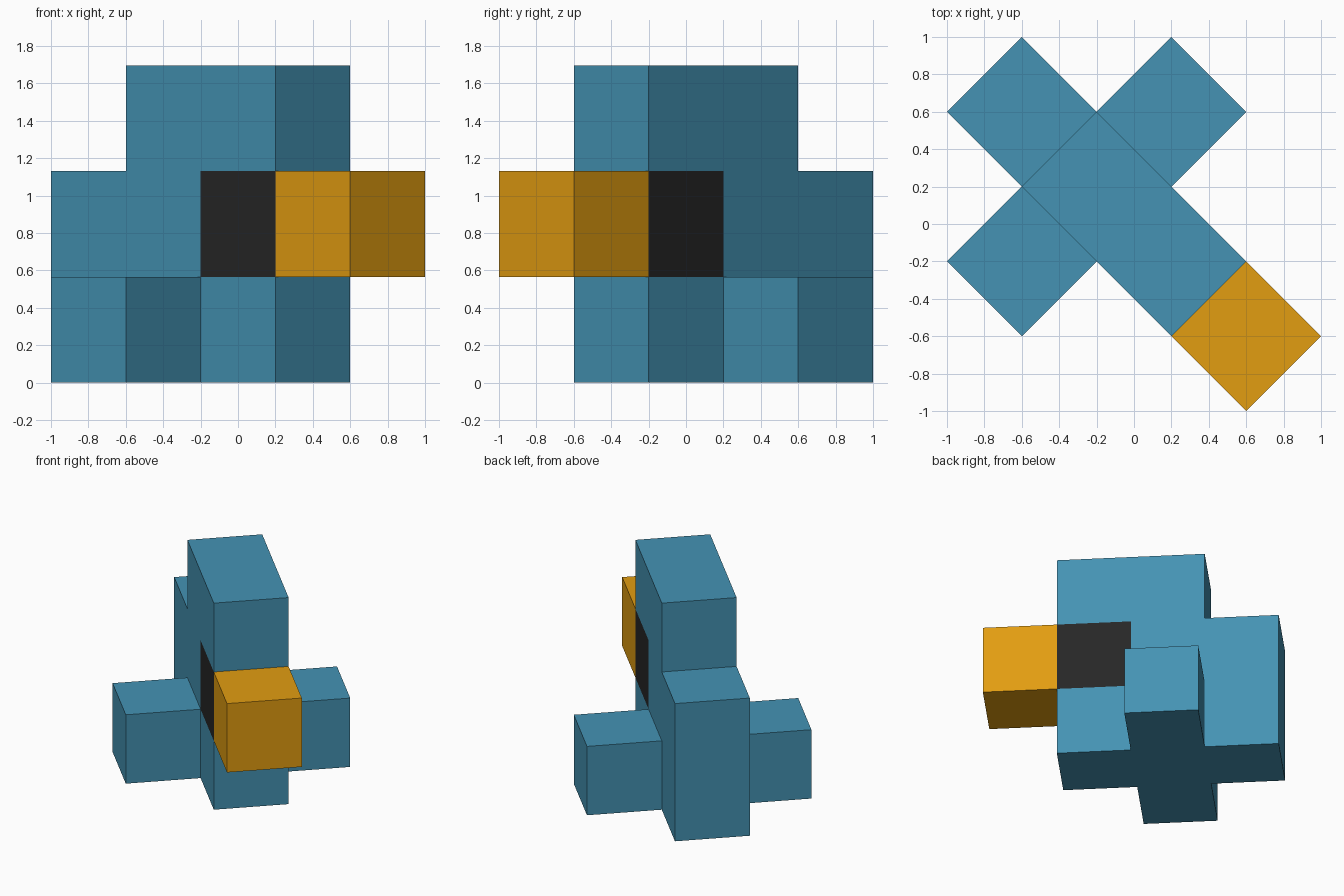
import bpy, bmesh, math
from mathutils import Matrix, Vector

if "Cube" in bpy.data.objects:
    bpy.data.objects.remove(bpy.data.objects["Cube"])

S = 0.4 * math.sqrt(2)                       # edge of one cube
TURN = Matrix.Rotation(math.radians(45), 4, 'Z')


def material(name, rgb):
    m = bpy.data.materials.new(name)
    m.diffuse_color = (*rgb, 1)
    m.use_nodes = True
    m.node_tree.nodes["Principled BSDF"].inputs["Base Color"].default_value = m.diffuse_color
    return m


blue = material("blue", (0.058, 0.29, 0.455))
orange = material("orange", (0.76, 0.337, 0.0055))
black = material("black", (0.0194, 0.0194, 0.0194))


def block(name, centre, size, mats, cuts=(), rule=None):
    """Box in cube units, facing local -y, then turned 45 degrees."""
    bm = bmesh.new()
    bmesh.ops.create_cube(bm, size=1, matrix=Matrix.Translation(centre) @ Matrix.Diagonal((*size, 1)))
    for co, no in cuts:
        bmesh.ops.bisect_plane(bm, geom=bm.verts[:] + bm.edges[:] + bm.faces[:],
                               plane_co=co, plane_no=no)
    bm.normal_update()
    if rule:
        for f in bm.faces:
            f.material_index = int(rule(f))
    bm.transform(TURN @ Matrix.Scale(S, 4))
    me = bpy.data.meshes.new(name)
    bm.to_mesh(me)
    bm.free()
    for m in mats:
        me.materials.append(m)
    ob = bpy.data.objects.new(name, me)
    bpy.context.collection.objects.link(ob)
    return ob


# body and head: one tall block, with the eye squares cut into both sides
def is_eye(f):
    c = f.calc_center_median()
    return abs(f.normal.x) > 0.9 and c.y < 0 and 1 < c.z < 2


block("body_and_head", Vector((0, 0, 1.5)), (1, 2, 3), [blue, black],
      cuts=[((0, 0, 1), (0, 0, 1)), ((0, 0, 2), (0, 0, 1)), ((0, 0, 0), (0, 1, 0))],
      rule=is_eye)

# tail
block("tail", Vector((0, 1.5, 1)), (1, 1, 2), [blue])

# wings
for side, name in ((-1, "left_wing"), (1, "right_wing")):
    block(name, Vector((side, 0.5, 0.5)), (1, 1, 1), [blue])

# beak
block("beak", Vector((0, -1.5, 1.5)), (1, 1, 1), [orange])
